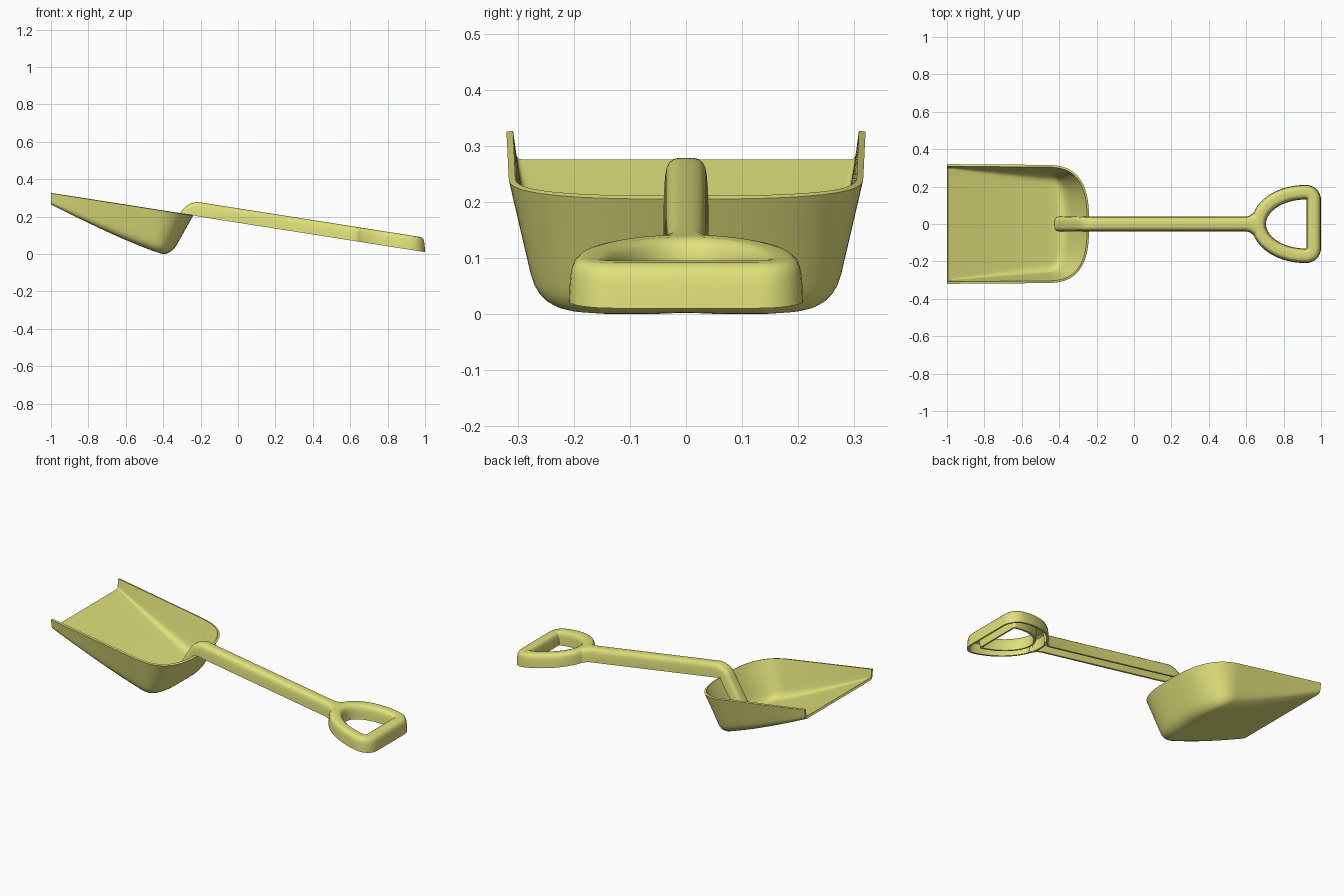
import bpy, bmesh, math
from mathutils import Vector
from mathutils.geometry import interpolate_bezier

if "Cube" in bpy.data.objects:
    bpy.data.objects.remove(bpy.data.objects["Cube"])

mat = bpy.data.materials.new("yellow_plastic")
mat.diffuse_color = (0.75, 0.75, 0.2, 1)
mat.use_nodes = True
mat.node_tree.nodes["Principled BSDF"].inputs["Base Color"].default_value = mat.diffuse_color


def loft(name, rings, close_ring, close_path, caps=False):
    """Skin a list of point rings into a mesh object."""
    bm = bmesh.new()
    vs = [[bm.verts.new(p) for p in r] for r in rings]
    n, m = len(rings), len(rings[0])
    for i in range(n if close_path else n - 1):
        for j in range(m if close_ring else m - 1):
            a, b = vs[i], vs[(i + 1) % n]
            k = (j + 1) % m
            bm.faces.new((a[j], a[k], b[k], b[j]))
    if caps:
        bm.faces.new(vs[0])
        bm.faces.new(vs[-1])
    bmesh.ops.remove_doubles(bm, verts=bm.verts, dist=1e-5)
    bmesh.ops.dissolve_degenerate(bm, edges=bm.edges, dist=1e-5)
    bmesh.ops.recalc_face_normals(bm, faces=bm.faces)
    me = bpy.data.meshes.new(name)
    if not close_ring:  # open shell: make the outside face down
        if sum(f.normal.z * f.calc_area() for f in bm.faces) > 0:
            bmesh.ops.reverse_faces(bm, faces=bm.faces)
    bm.to_mesh(me)
    bm.free()
    ob = bpy.data.objects.new(name, me)
    bpy.context.collection.objects.link(ob)
    me.materials.append(mat)
    return ob


def smooth(ob, deg=40):
    bpy.ops.object.select_all(action='DESELECT')
    ob.select_set(True)
    bpy.context.view_layer.objects.active = ob
    bpy.ops.object.shade_smooth_by_angle(angle=math.radians(deg))


# ---------- scoop: U-shaped rim lofted down to a sloping floor ----------
XC = -0.48  # where the straight sides turn into the rounded back


def rim_z(x):
    return 0.325 - 0.158 * (x + 1)


def floor_z(x):
    return 0.265 * max(0.0, (-0.40 - x) / 0.6) ** 1.15


def u_points(y_front, y_back, depth, n_side=14, n_arc=40, e=2.8):
    side = [(-1 + (XC + 1) * i / n_side,
             -(y_front + (y_back - y_front) * i / n_side)) for i in range(n_side)]
    arc = []
    for i in range(n_arc + 1):
        a = -math.pi / 2 + math.pi * i / n_arc
        c, s = max(0, math.cos(a)), math.sin(a)
        arc.append((XC + depth * c ** (2 / e),
                    math.copysign(y_back * abs(s) ** (2 / e), s)))
    return side + arc + [(x, -y) for x, y in reversed(side)]


strips = []
for (rx, ry), (fx, fy) in zip(u_points(0.32, 0.316, 0.24),
                              u_points(0.312, 0.265, 0.125)):
    R = Vector((rx, ry, rim_z(rx)))
    F = Vector((fx, fy, floor_z(fx)))
    sx = min(fx, XC)
    S = Vector((sx, 0, floor_z(sx)))
    r = 0.02 + 0.035 * min(1, max(0, (fx + 1) / 0.5))
    p1 = F + (R - F).normalized() * r
    p2 = F + (S - F).normalized() * r
    p2.z = floor_z(p2.x)
    strip = [R.lerp(p1, t / 4) for t in range(4)]
    for i in range(7):
        t = i / 6
        strip.append(p1 * (1 - t) ** 2 + F * 2 * t * (1 - t) + p2 * t * t)
    for i in range(1, 6):
        q = p2.lerp(S, i / 5)
        q.z = floor_z(q.x)
        strip.append(q)
    strips.append(strip)
scoop = loft("scoop", strips, False, False)
sol = scoop.modifiers.new("thickness", 'SOLIDIFY')
sol.thickness = 0.012
sol.offset = -1
bpy.context.view_layer.objects.active = scoop
bpy.ops.object.modifier_apply(modifier="thickness")
smooth(scoop)

# ---------- hollow channel section shared by shaft and grip ----------
# (across, height): outside rounded on top, then the hollow underside
half_out = [(1, 0), (0.97, 0.3), (0.92, 0.6), (0.86, 0.76), (0.74, 0.89),
            (0.56, 0.97), (0.3, 1.0)]
half_in = [(0.38, 0.84), (0.62, 0.74), (0.68, 0.4), (0.72, 0)]
SECTION = (half_out + [(-x, h) for x, h in reversed(half_out)]
           + [(-x, h) for x, h in reversed(half_in)] + half_in)


def base_z(x):
    return 0.205 - 0.157 * (x + 0.24)


DEPTH = 0.077

# ---------- shaft: rib down the back wall, bend, long bar, flared end ----------
# (top x, top z, bottom x, bottom z, half width)
shaft_path = [(-0.425, 0.018, -0.38, 0.012, 0.041), (-0.31, 0.215, -0.25, 0.200, 0.041),
              (-0.297, 0.235, -0.246, 0.205, 0.04), (-0.28, 0.255, -0.243, 0.207, 0.04),
              (-0.255, 0.270, -0.236, 0.206, 0.04), (-0.22, 0.2785, -0.228, 0.204, 0.04)]
for x, w in [(-0.18, 0.04), (0.2, 0.04), (0.60, 0.04), (0.62, 0.045),
             (0.64, 0.060), (0.66, 0.085)]:
    shaft_path.append((x, base_z(x) + DEPTH, x, base_z(x), w))
rings = [[(xb + (xt - xb) * h, a * w, zb + (zt - zb) * h) for a, h in SECTION]
         for xt, zt, xb, zb, w in shaft_path]
smooth(loft("shaft", rings, True, False, True))

# ---------- D-shaped grip ----------
arch = interpolate_bezier(Vector((0.667, 0, 0)), Vector((0.667, 0.095, 0)),
                          Vector((0.78, 0.17, 0)), Vector((0.92, 0.17, 0)), 22)
half = [(p.x, p.y) for p in arch]
for i in range(1, 9):  # rounded corner
    a = math.pi / 2 * (1 - i / 8)
    half.append((0.92 + 0.041 * math.cos(a), 0.129 + 0.041 * math.sin(a)))
loop = half + [(x, -y) for x, y in reversed(half[1:])]
rings = []
for i, (x, y) in enumerate(loop):
    (ax, ay), (bx, by) = loop[i - 1], loop[(i + 1) % len(loop)]
    t = Vector((bx - ax, by - ay)).normalized()
    nx, ny = -t.y, t.x
    ring = []
    for a, h in SECTION:
        px, py = x + nx * a * 0.039, y + ny * a * 0.039
        ring.append((px, py, base_z(px) + DEPTH * h))
    rings.append(ring)
smooth(loft("d_grip", rings, True, True))
